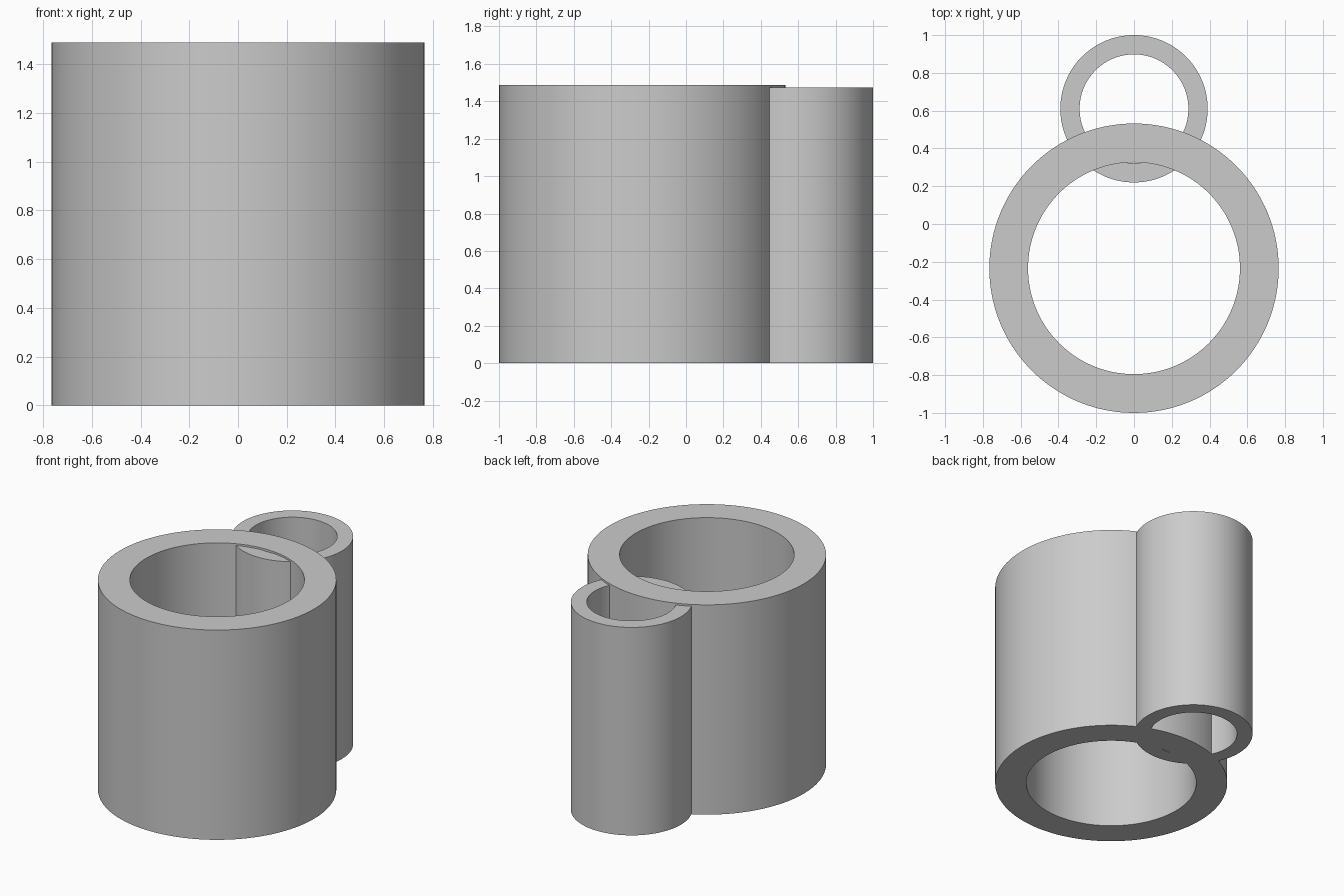
import bpy, bmesh, math

if "Cube" in bpy.data.objects:
    bpy.data.objects.remove(bpy.data.objects["Cube"])


def tube(name, y, outer, inner, height, sides=128):
    """Upright open tube standing on z = 0."""
    bm = bmesh.new()
    profile = [(outer, 0), (outer, height), (inner, height), (inner, 0)]
    rings = []
    for r, z in profile:
        rings.append([bm.verts.new((r * math.cos(2 * math.pi * i / sides),
                                    r * math.sin(2 * math.pi * i / sides), z))
                      for i in range(sides)])
    for k in range(4):
        a, b = rings[k], rings[(k + 1) % 4]
        for i in range(sides):
            j = (i + 1) % sides
            bm.faces.new((a[i], a[j], b[j], b[i]))
    bmesh.ops.recalc_face_normals(bm, faces=bm.faces)
    mesh = bpy.data.meshes.new(name)
    bm.to_mesh(mesh)
    bm.free()
    obj = bpy.data.objects.new(name, mesh)
    obj.location.y = y
    bpy.context.collection.objects.link(obj)
    bpy.ops.object.select_all(action='DESELECT')
    obj.select_set(True)
    bpy.context.view_layer.objects.active = obj
    bpy.ops.object.shade_smooth_by_angle(angle=math.radians(30))
    return obj


# Large front tube
tube("large_tube", -0.234, 0.766, 0.561, 1.488)
# Narrow back tube, slightly lower and overlapping the large one
tube("small_tube", 0.61, 0.39, 0.288, 1.475)
